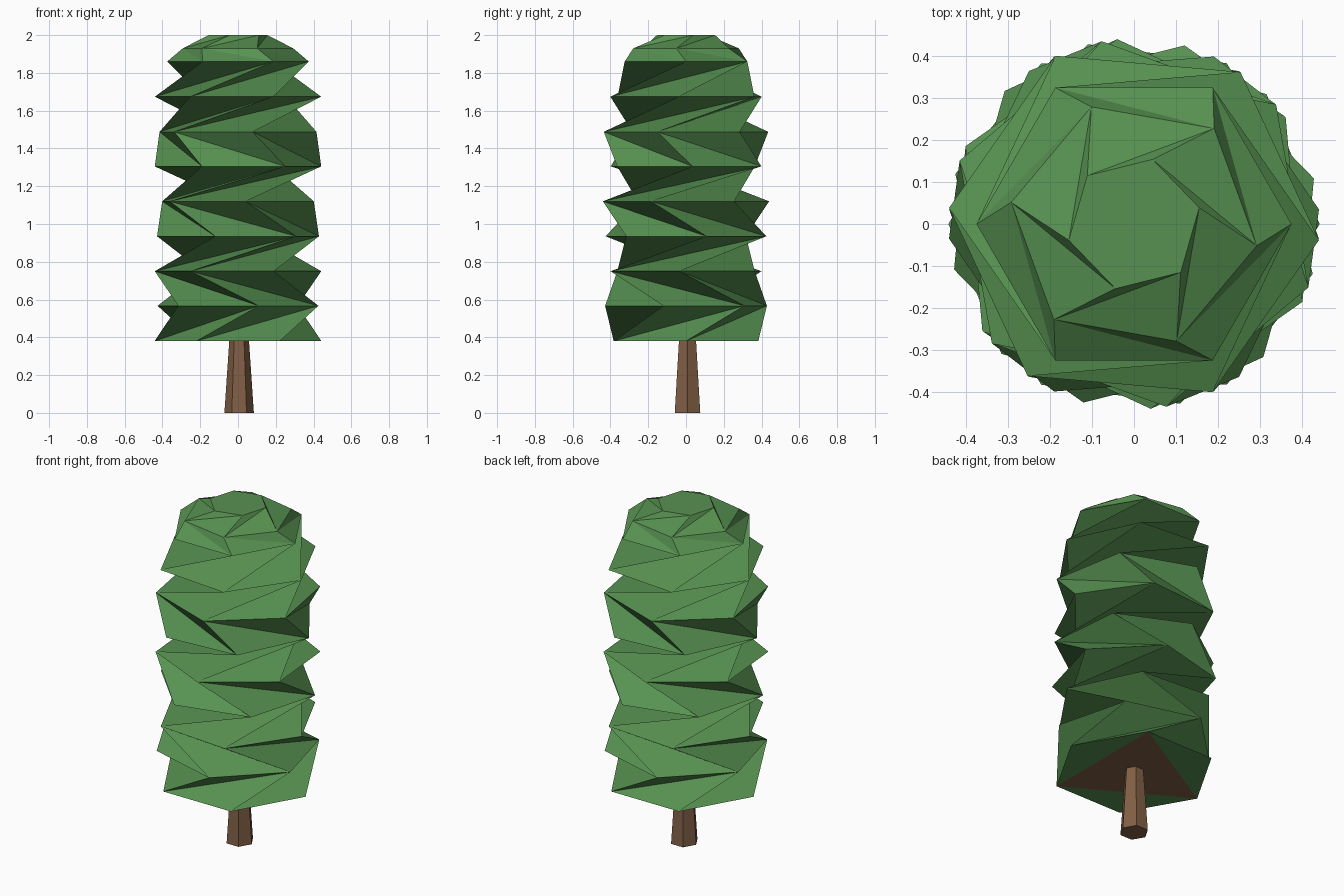
import bpy
import bmesh
from math import cos, sin, radians

cube = bpy.data.objects.get("Cube")
if cube:
    bpy.data.objects.remove(cube, do_unlink=True)


def material(name, rgb):
    mat = bpy.data.materials.new(name)
    mat.use_nodes = True
    mat.diffuse_color = (*rgb, 1)
    mat.node_tree.nodes["Principled BSDF"].inputs["Base Color"].default_value = (*rgb, 1)
    return mat


leaf_green = material("leaf_green", (0.095, 0.285, 0.082))
bark_brown = material("bark_brown", (0.22, 0.115, 0.06))

SIDES = 6


def ring(bm, z, radius, turn, cx=0.0, cy=0.0):
    """One six-sided ring of vertices, turned by an angle in degrees."""
    angles = [radians(turn + i * 360 / SIDES) for i in range(SIDES)]
    return [bm.verts.new((cx + radius * cos(a), cy + radius * sin(a), z)) for a in angles]


def finish(bm, name, mats):
    mesh = bpy.data.meshes.new(name)
    bm.to_mesh(mesh)
    bm.free()
    for mat in mats:
        mesh.materials.append(mat)
    obj = bpy.data.objects.new(name, mesh)
    bpy.context.collection.objects.link(obj)
    return obj


# Foliage: stacked hexagons (height, radius, twist from the ring below)
LAYERS = [
    (0.38, 0.442, 0), (0.567, 0.442, 44.4), (0.75, 0.442, -49),
    (0.935, 0.442, 78.8), (1.12, 0.442, -39), (1.305, 0.442, 89.3),
    (1.488, 0.442, -24.5), (1.674, 0.442, 75), (1.86, 0.375, 65),
    (1.93, 0.297, -10), (2.0, 0.16, 24),
]
bm = bmesh.new()
turn = 0
lower = None
for z, radius, twist in LAYERS:
    turn += twist
    upper = ring(bm, z, radius, turn)
    if lower is None:
        # Underside: a bark-coloured triangle with three green corners
        centre = bm.faces.new((upper[5], upper[3], upper[1]))
        centre.material_index = 1
        for i in (0, 2, 4):
            bm.faces.new((upper[i + 1], upper[i], upper[i - 1]))
    else:
        # The creases follow the direction of the twist
        for i in range(SIDES):
            j = (i + 1) % SIDES
            if twist > 0:
                bm.faces.new((lower[i], lower[j], upper[j]))
                bm.faces.new((lower[i], upper[j], upper[i]))
            else:
                bm.faces.new((lower[i], lower[j], upper[i]))
                bm.faces.new((lower[j], upper[j], upper[i]))
    lower = upper
bm.faces.new(lower)
finish(bm, "foliage", [leaf_green, bark_brown])

# Trunk: tapered six-sided post
bm = bmesh.new()
base = ring(bm, 0, 0.078, 0, 0.006, 0.008)
top = ring(bm, 0.385, 0.052, 0, 0.006, 0.008)
for i in range(SIDES):
    j = (i + 1) % SIDES
    bm.faces.new((base[i], base[j], top[j], top[i]))
bm.faces.new(base[::-1])
bm.faces.new(top)
finish(bm, "trunk", [bark_brown])
